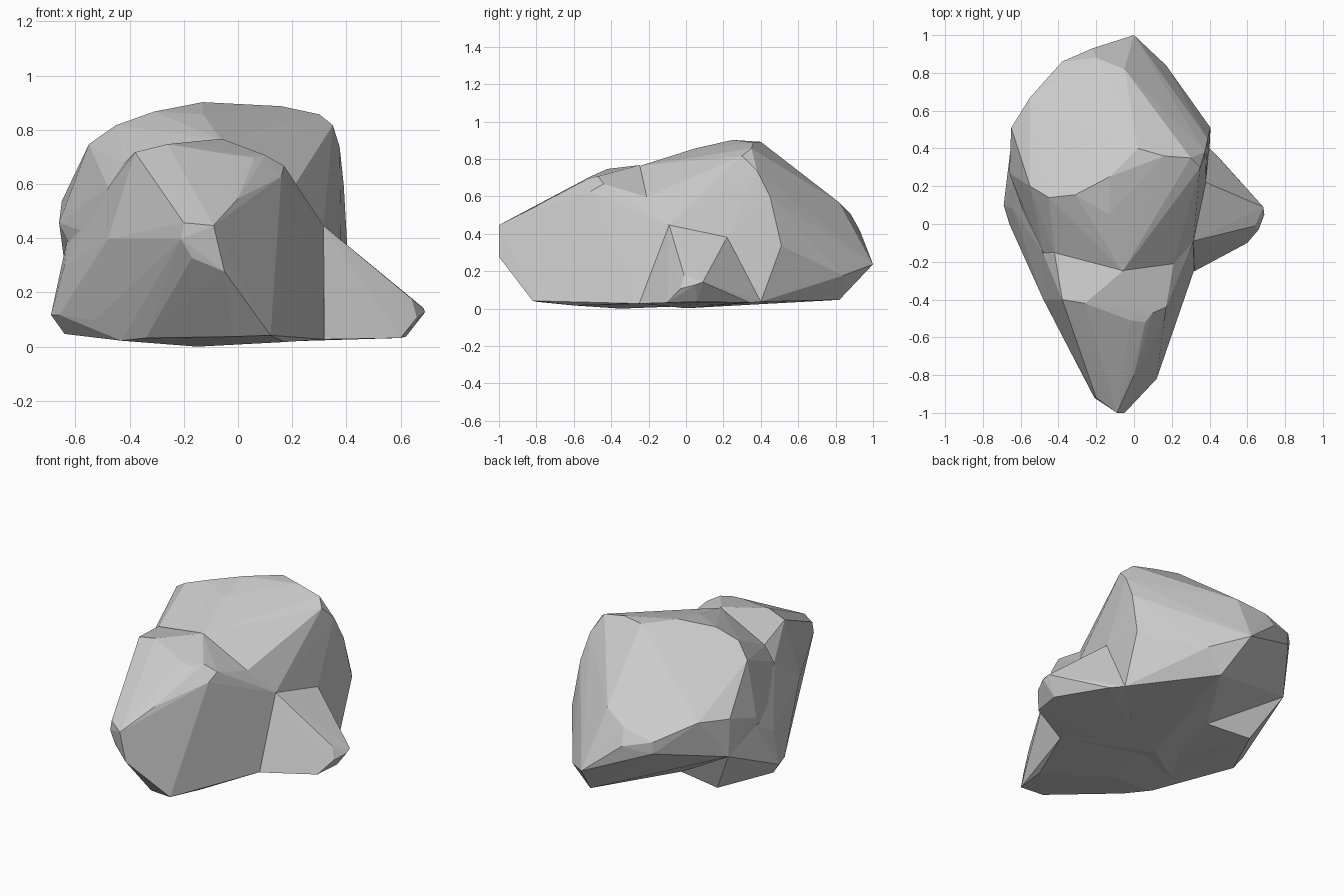
import bpy, bmesh


def hull(name, pts):
    """Convex faceted boulder from a few corner points."""
    bm = bmesh.new()
    for p in pts:
        bm.verts.new(p)
    bmesh.ops.convex_hull(bm, input=bm.verts)
    bmesh.ops.delete(bm, geom=[v for v in bm.verts if not v.link_faces], context='VERTS')
    bmesh.ops.recalc_face_normals(bm, faces=bm.faces)
    me = bpy.data.meshes.new(name)
    bm.to_mesh(me)
    bm.free()
    ob = bpy.data.objects.new(name, me)
    bpy.context.collection.objects.link(ob)
    return ob


# Tall rear boulder: crest, sloping back, undercut base
rear = hull("rock", [
    (-.13, .25, .905), (-.31, .155, .87), (-.13, .05, .86), (-.45, .14, .82), (-.55, .20, .75),
    (.02, .40, .895), (.16, .36, .89), (.30, .35, .86), (.35, .30, .82), (.375, .38, .74),
    (.39, .45, .60), (-.06, -.25, .765), (-.42, -.16, .67), (.21, -.21, .60), (.25, .03, .68),
    (0, .66, .68), (-.05, .82, .57), (-.20, .88, .51), (-.38, .86, .46), (-.55, .67, .55),
    (-.65, .51, .54), (-.66, .27, .46), (-.22, .93, .42), (-.38, .86, .39), (-.64, .51, .31),
    (0, 1, .24), (.17, .84, .18), (.065, .82, .05), (.405, .51, .34), (.40, .40, .04),
    (-.22, .36, .05), (.315, -.09, .45), (.38, .22, .385), (.32, -.24, .03), (-.15, 0, .005),
    (-.49, -.2, .4), (-.48, -.15, .59), (-.45, -.2, .03)])

# Lower front boulder tapering to a blunt nose
front = hull("front_boulder", [
    (-.06, -.25, .77), (-.42, -.16, .68), (-.38, -.40, .72), (-.26, -.42, .75), (-.02, -.51, .71),
    (.06, -.52, .70), (.10, -.47, .71), (.17, -.44, .67), (.21, -.21, .60), (.16, -.51, .63),
    (0, -.80, .55), (-.20, -.92, .46), (-.09, -1, .45), (-.05, -1, .28), (-.21, -.92, .40),
    (-.17, -.93, .33), (.12, -.82, .045), (-.02, -.80, .04), (-.34, -.50, .035), (-.48, -.40, .40),
    (-.43, -.36, .025), (-.48, -.16, .59), (.22, -.41, .40), (.17, -.60, .02), (-.15, -.35, .003),
    (.315, -.09, .45), (.32, -.24, .03), (-.15, .1, .02), (-.53, -.22, .10), (-.50, -.2, .40),
    (-.45, -.05, .59)])

# Low wedge on the right
wedge = hull("right_wedge", [
    (.315, -.09, .45), (.38, .22, .385), (.32, -.25, .03), (.46, .34, .035), (.40, .40, .04),
    (.60, -.10, .035), (.66, -.03, .11), (.64, -.01, .18), (.69, .05, .13), (.685, .09, .145),
    (.62, .06, .04), (.1, .1, .3), (.1, .1, .02), (.1, -.1, .02)])

# Low bulge on the left, filling the flank under the rear boulder
bulge = hull("left_bulge", [
    (-.69, .10, .12), (-.64, .08, .30), (-.66, 0, .12), (-.53, -.22, .10), (-.48, -.40, .40),
    (-.64, .08, .05), (-.43, -.36, .025), (-.49, .40, .04), (-.63, .24, .40), (-.65, .20, .13),
    (-.48, -.16, .58), (-.64, .51, .31), (-.22, .36, .05), (-.1, .3, .3), (-.15, -.2, .02),
    (-.1, -.2, .3)])

# Fuse into one solid
bpy.context.view_layer.objects.active = rear
for part in (front, wedge, bulge):
    mod = rear.modifiers.new("union", 'BOOLEAN')
    mod.operation = 'UNION'
    mod.solver = 'EXACT'
    mod.object = part
    bpy.ops.object.modifier_apply(modifier=mod.name)
    bpy.data.objects.remove(part)

# Stand on the ground
low = min(v.co.z for v in rear.data.vertices)
for v in rear.data.vertices:
    v.co.z -= low
